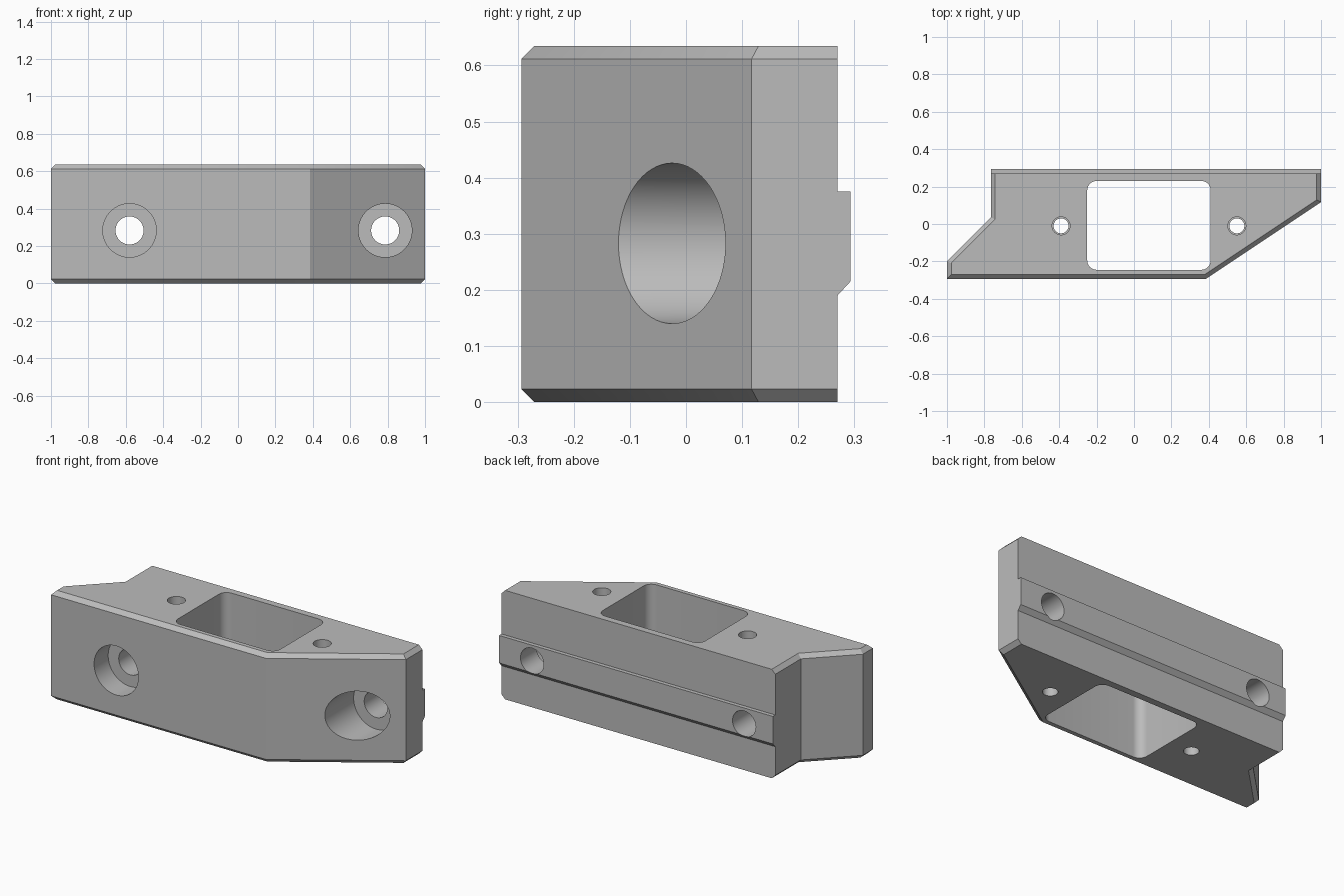
import bpy, bmesh, math
from mathutils import Vector, Matrix

old = bpy.data.objects.get("Cube")
if old:
    bpy.data.objects.remove(old, do_unlink=True)

GREY = (0.5, 0.5, 0.5, 1)
HEIGHT, CHAMFER, BACK, HOLE_Z = 0.635, 0.023, 0.27, 0.283

mat = bpy.data.materials.new("plain grey")
mat.use_nodes = True
mat.diffuse_color = GREY
mat.node_tree.nodes["Principled BSDF"].inputs["Base Color"].default_value = GREY


def finish(bm, name):
    bmesh.ops.recalc_face_normals(bm, faces=bm.faces)
    mesh = bpy.data.meshes.new(name)
    bm.to_mesh(mesh)
    bm.free()
    mesh.materials.append(mat)
    obj = bpy.data.objects.new(name, mesh)
    bpy.context.collection.objects.link(obj)
    return obj


def loft(rings, name):
    """Solid through a stack of matching closed rings."""
    bm = bmesh.new()
    loops = [[bm.verts.new(p) for p in ring] for ring in rings]
    n = len(loops[0])
    for a, b in zip(loops, loops[1:]):
        for i in range(n):
            j = (i + 1) % n
            bm.faces.new((a[i], a[j], b[j], b[i]))
    bm.faces.new(loops[0])
    bm.faces.new(loops[-1])
    return finish(bm, name)


def inset(points, amounts):
    """Move each edge of a counter-clockwise outline inwards by its amount."""
    pts = [Vector(p) for p in points]
    lines = []
    for i, p in enumerate(pts):
        d = (pts[(i + 1) % len(pts)] - p).normalized()
        lines.append((p + Vector((-d.y, d.x)) * amounts[i], d))
    out = []
    for i in range(len(pts)):
        (p, d), (q, e) = lines[i - 1], lines[i]
        t = (q - p).cross(e) / d.cross(e)
        out.append(p + d * t)
    return out


def cylinder(name, radius, start, end):
    start, end = Vector(start), Vector(end)
    axis = end - start
    turn = axis.to_track_quat('Z', 'Y').to_matrix().to_4x4()
    bm = bmesh.new()
    bmesh.ops.create_cone(bm, cap_ends=True, segments=64, radius1=radius, radius2=radius,
                          depth=axis.length, matrix=Matrix.Translation((start + end) / 2) @ turn)
    return finish(bm, name)


def cut(target, cutter):
    mod = target.modifiers.new("cut", 'BOOLEAN')
    mod.operation, mod.solver, mod.object = 'DIFFERENCE', 'EXACT', cutter


# Chamfered block; only the back edge stays sharp
outline = [(-1, -0.293), (0.385, -0.293), (1, 0.117), (1, BACK),
           (-0.765, BACK), (-0.765, 0.035), (-1, -0.2)]
small = inset(outline, [0 if i == 3 else CHAMFER for i in range(len(outline))])
levels = [(small, 0), (outline, CHAMFER), (outline, HEIGHT - CHAMFER), (small, HEIGHT)]
body = loft([[(p[0], p[1], z) for p in ring] for ring, z in levels], "block_body")

# Rail along the back with a sloped underside
profile = [(BACK, 0.19), (0.293, 0.215), (0.293, 0.375), (BACK, 0.375)]
rail = loft([[(x, y, z) for y, z in profile] for x in (-0.765, 1)], "back_rail")

cutters = []

# Window with rounded corners
radius = 0.05
corners = [(0.41, 0.23, 0), (-0.25, 0.23, 90), (-0.25, -0.245, 180), (0.41, -0.245, 270)]
window = []
for x, y, start in corners:
    mid = math.radians(start + 45)
    cx = x - math.copysign(radius, math.cos(mid))
    cy = y - math.copysign(radius, math.sin(mid))
    for k in range(9):
        a = math.radians(start + k * 90 / 8)
        window.append((cx + radius * math.cos(a), cy + radius * math.sin(a)))
tool = loft([[(x, y, z) for x, y in window] for z in (-0.1, 0.8)], "window_cutter")
cut(body, tool)
cutters.append(tool)

# Counterbored bolt holes running front to back
for x, seat in ((-0.58, -0.163), (0.787, 0.145)):
    bore = cylinder("counterbore_cutter", 0.143, (x, -0.5, HOLE_Z), (x, seat, HOLE_Z))
    hole = cylinder("bolt_hole_cutter", 0.075, (x, -0.4, HOLE_Z), (x, 0.5, HOLE_Z))
    cut(body, bore)
    cut(body, hole)
    cut(rail, hole)
    cutters += [bore, hole]

# Stepped vertical pin holes
for x in (-0.39, 0.55):
    for r, bottom in ((0.04, -0.1), (0.048, 0.3)):
        tool = cylinder("pin_hole_cutter", r, (x, -0.01, bottom), (x, -0.01, 0.8))
        cut(body, tool)
        cutters.append(tool)

# Bake the cuts, remove the cutters and shade
bpy.context.view_layer.update()
graph = bpy.context.evaluated_depsgraph_get()
for obj in (body, rail):
    baked = bpy.data.meshes.new_from_object(obj.evaluated_get(graph))
    obj.modifiers.clear()
    obj.data = baked
    baked.materials.clear()
    baked.materials.append(mat)
    for poly in baked.polygons:
        poly.material_index = 0
for tool in cutters:
    bpy.data.objects.remove(tool, do_unlink=True)

bpy.ops.object.select_all(action='DESELECT')
for obj in (body, rail):
    obj.select_set(True)
bpy.context.view_layer.objects.active = body
bpy.ops.object.shade_smooth_by_angle(angle=math.radians(25))
